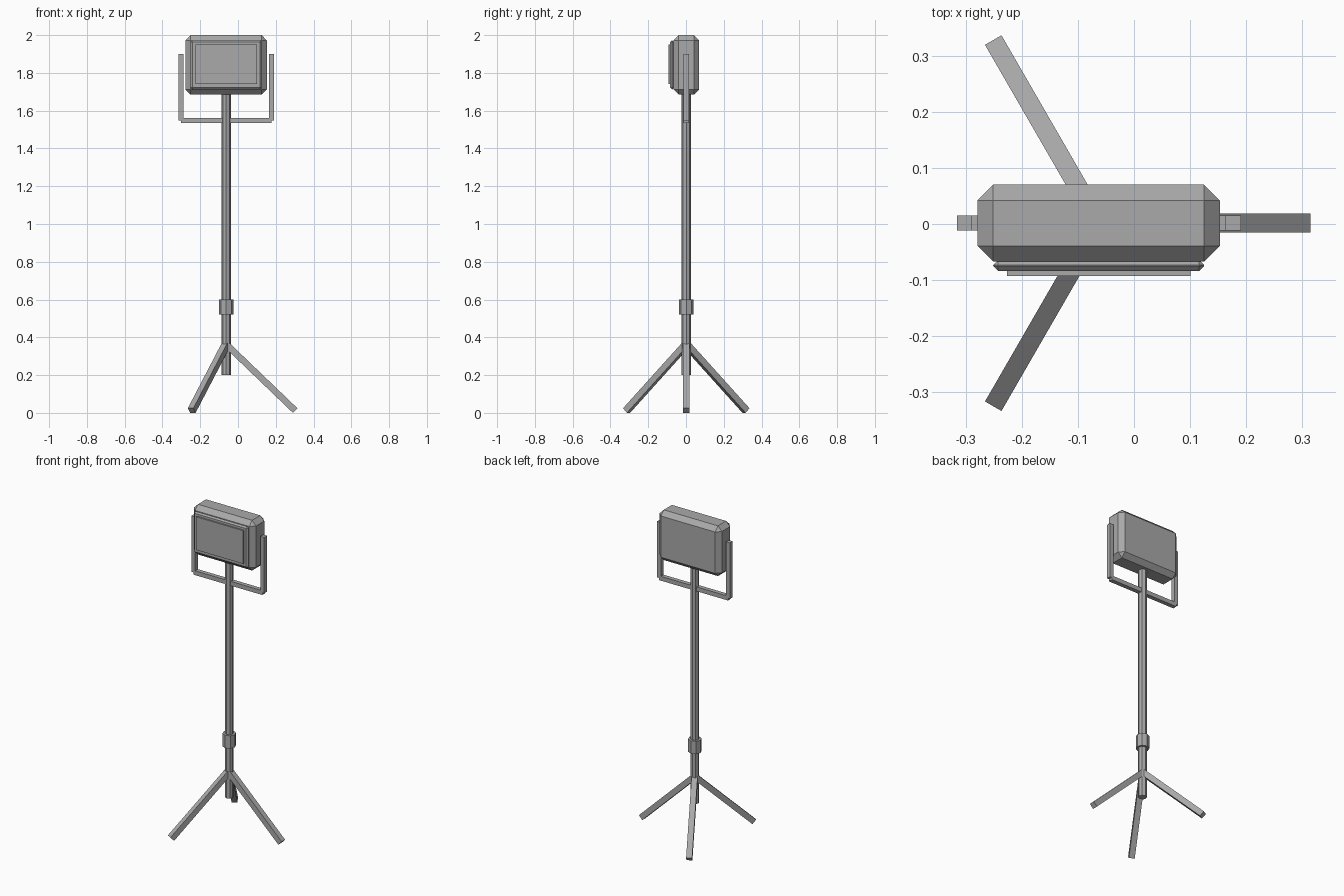
import bpy, bmesh, math
from mathutils import Vector, Matrix

if "Cube" in bpy.data.objects:
    bpy.data.objects.remove(bpy.data.objects["Cube"])

CX, CY = -0.0625, 0.0015   # pole axis

grey = bpy.data.materials.new("mid grey")
grey.diffuse_color = (0.4, 0.4, 0.4, 1)
grey.use_nodes = True
grey.node_tree.nodes["Principled BSDF"].inputs["Base Color"].default_value = grey.diffuse_color


def finish(bm, name):
    bmesh.ops.recalc_face_normals(bm, faces=bm.faces)
    me = bpy.data.meshes.new(name)
    bm.to_mesh(me)
    bm.free()
    me.materials.append(grey)
    ob = bpy.data.objects.new(name, me)
    bpy.context.collection.objects.link(ob)
    return ob


def box(name, lo, hi, chamfer=0):
    lo, hi = Vector(lo), Vector(hi)
    bm = bmesh.new()
    bmesh.ops.create_cube(bm, size=1, matrix=Matrix.Translation((lo + hi) / 2)
                          @ Matrix.Diagonal((*(hi - lo), 1)))
    if chamfer:
        bmesh.ops.bevel(bm, geom=bm.edges[:], offset=chamfer, segments=1,
                        affect='EDGES', profile=0.5)
    return finish(bm, name)


def tube(name, r, z0, z1, sides=8):
    bm = bmesh.new()
    bmesh.ops.create_cone(bm, cap_ends=True, segments=sides, radius1=r, radius2=r,
                          depth=z1 - z0,
                          matrix=Matrix.Translation((CX, CY, (z0 + z1) / 2)))
    return finish(bm, name)


# Lamp housing, bezel and glass
box("lamp_housing", (-0.279, -0.067, 1.685), (0.153, 0.070, 2.0), 0.028)
box("lamp_bezel", (-0.251, -0.084, 1.713), (0.125, -0.064, 1.972), 0.009)
box("lamp_glass", (-0.226, -0.093, 1.741), (0.101, -0.080, 1.949))

# U-shaped bracket
h = 0.0135
arm = 0.2395
box("bracket_bar", (CX - arm, CY - h, 1.535), (CX + arm, CY + h, 1.562))
for side, s in (("left", -1), ("right", 1)):
    x = CX + s * arm
    box("bracket_arm_" + side, (x - h, CY - h, 1.549), (x + h, CY + h, 1.90))

# Pole and clamp collar
tube("pole", 0.025, 0.20, 1.70)
tube("pole_collar", 0.039, 0.52, 0.60)

# Tripod legs: square bars running out and down
for i in range(3):
    run, top, foot, w = 0.365, 0.363, 0.0125, 0.034
    length = math.hypot(run, top - foot)
    tilt = math.atan2(top - foot, run)
    m = (Matrix.Translation((CX, CY, top)) @ Matrix.Rotation(i * math.tau / 3, 4, 'Z')
         @ Matrix.Rotation(tilt, 4, 'Y') @ Matrix.Translation((length / 2, 0, 0))
         @ Matrix.Diagonal((length, w, w, 1)))
    bm = bmesh.new()
    bmesh.ops.create_cube(bm, size=1, matrix=m)
    finish(bm, "tripod_leg_%d" % (i + 1))
